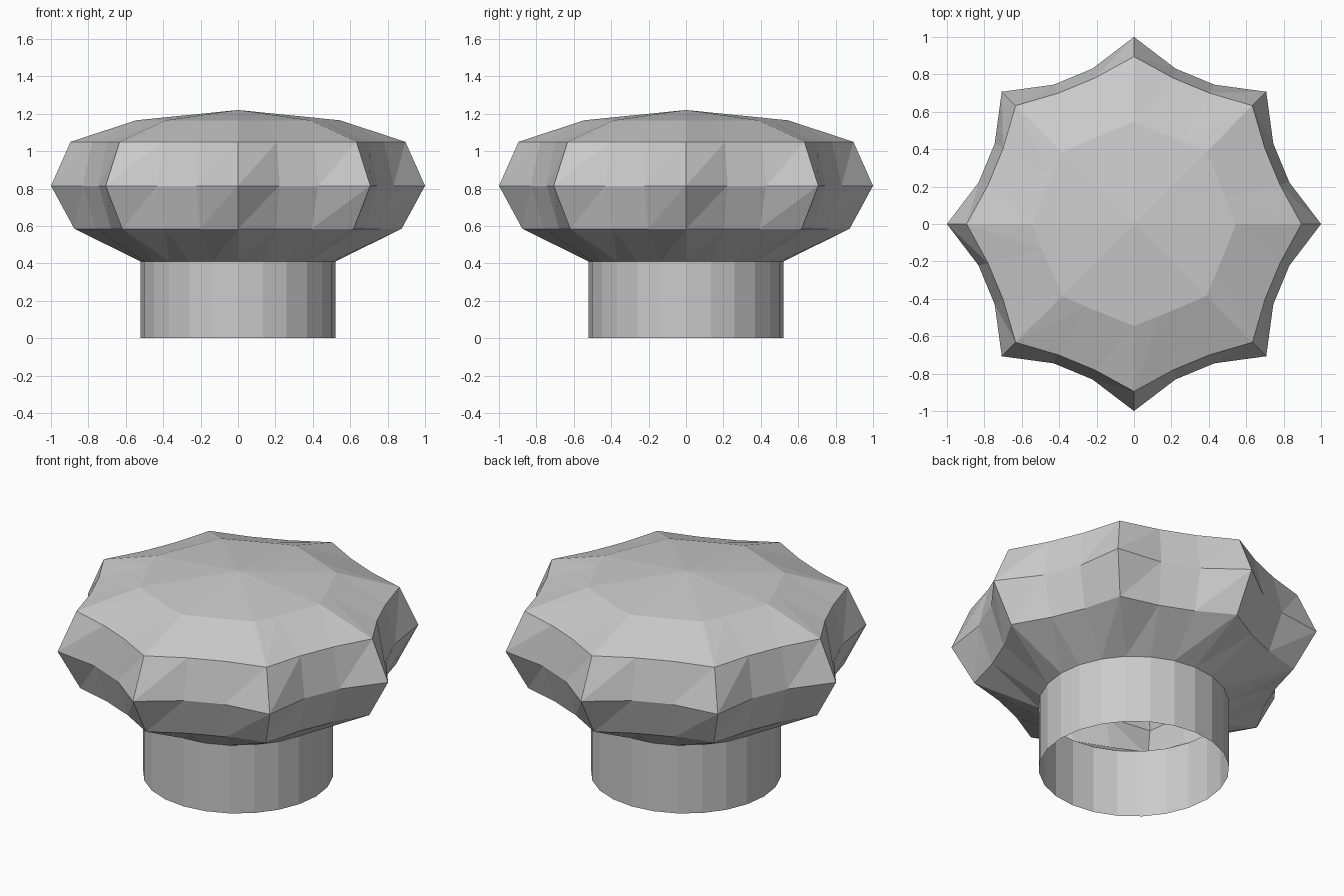
import bpy, bmesh
from math import cos, sin, pi

if "Cube" in bpy.data.objects:
    bpy.data.objects.remove(bpy.data.objects["Cube"])

SEGMENTS = 24   # eight points, each followed by two valley vertices

# Profile rings, bottom to top: height, point radius, valley radius
PROFILE = [
    (0.00, 0.52, 0.52),    # open foot of the neck
    (0.41, 0.52, 0.52),    # top of the neck
    (0.585, 0.875, 0.785), # underside of the head
    (0.815, 1.00, 0.86),   # widest rim
    (1.05, 0.895, 0.808),  # upper rim
    (1.165, 0.545, 0.510), # shallow octagon of the crown
]
APEX = 1.22

bm = bmesh.new()


def ring(z, point, valley):
    verts = []
    for i in range(SEGMENTS):
        r = point if i % 3 == 0 else valley
        a = 2 * pi * i / SEGMENTS
        verts.append(bm.verts.new((r * cos(a), r * sin(a), z)))
    return verts


rings = [ring(*p) for p in PROFILE]

# Walls: flat quads on the neck, twisted facets split into triangles on the head
for k, (low, high) in enumerate(zip(rings, rings[1:])):
    for i in range(SEGMENTS):
        j = (i + 1) % SEGMENTS
        if k == 0:
            bm.faces.new((low[i], low[j], high[j], high[i]))
        else:
            bm.faces.new((low[i], low[j], high[j]))
            bm.faces.new((low[i], high[j], high[i]))

# Crown fan
apex = bm.verts.new((0, 0, APEX))
for i in range(SEGMENTS):
    bm.faces.new((rings[-1][i], rings[-1][(i + 1) % SEGMENTS], apex))

mesh = bpy.data.meshes.new("star_knob")
bm.to_mesh(mesh)
bm.free()
knob = bpy.data.objects.new("star_knob", mesh)
bpy.context.collection.objects.link(knob)
